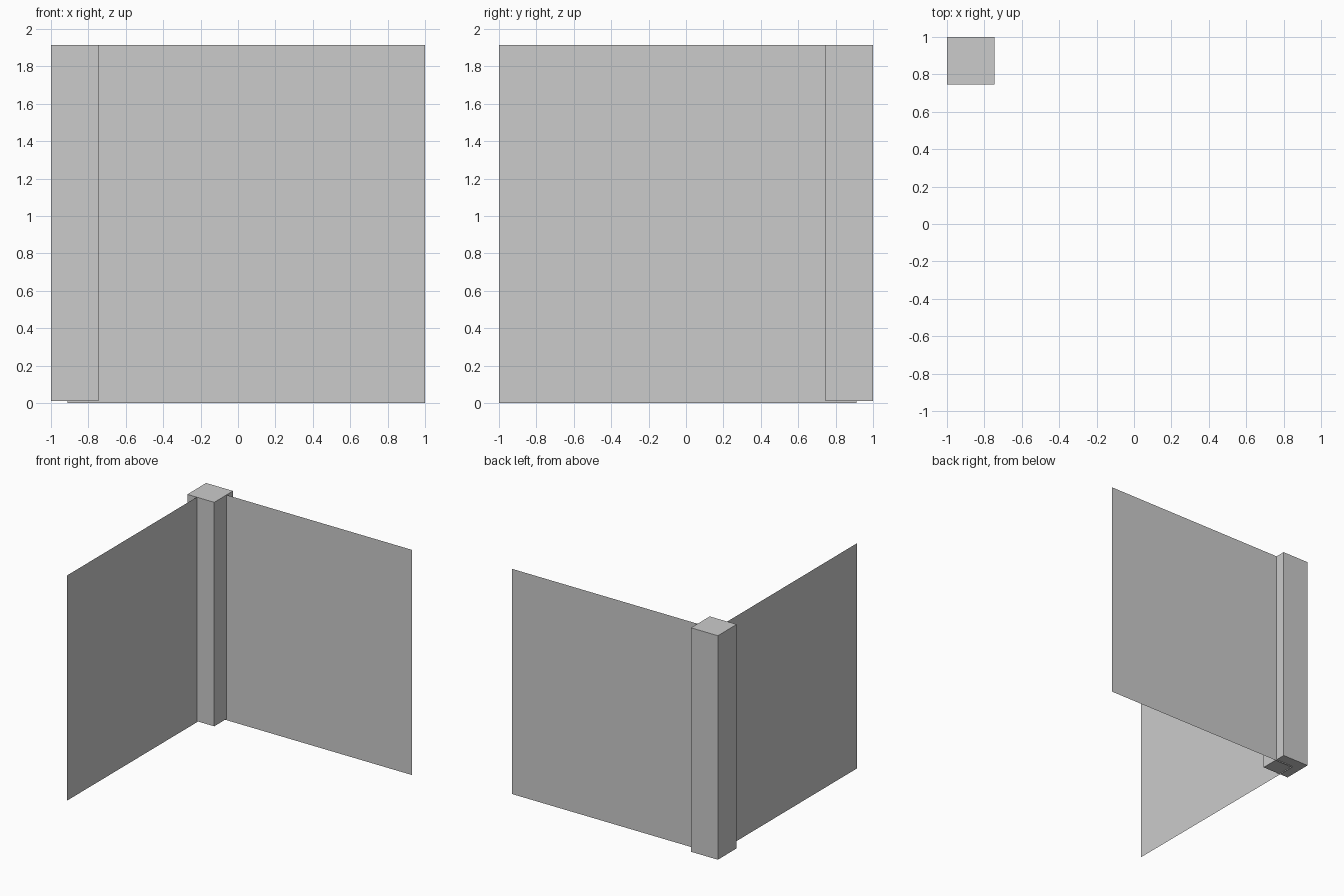
import bpy
import bmesh

cube = bpy.data.objects.get("Cube")
if cube:
    bpy.data.objects.remove(cube, do_unlink=True)

# Single flat grey
GREY = (0.6, 0.6, 0.6, 1.0)
grey = bpy.data.materials.new("plain_grey")
grey.use_nodes = True
grey.diffuse_color = GREY
grey.node_tree.nodes["Principled BSDF"].inputs["Base Color"].default_value = GREY

TOP = 1.915      # shared top of walls and post
CORNER = 0.911   # where the two walls meet
INNER = 0.747    # inner faces of the post


def add_part(name, bm):
    mesh = bpy.data.meshes.new(name)
    bm.to_mesh(mesh)
    bm.free()
    mesh.materials.append(grey)
    obj = bpy.data.objects.new(name, mesh)
    bpy.context.collection.objects.link(obj)
    return obj


def add_wall(name, start, end):
    """Thin upright sheet between two ground points."""
    bm = bmesh.new()
    bm.faces.new([bm.verts.new((x, y, z)) for (x, y), z in
                  ((start, 0), (end, 0), (end, TOP), (start, TOP))])
    return add_part(name, bm)


def add_box(name, low, high):
    bm = bmesh.new()
    bmesh.ops.create_cube(bm, size=1)
    for v in bm.verts:
        v.co = [low[i] if v.co[i] < 0 else high[i] for i in range(3)]
    return add_part(name, bm)


# Two walls meeting at a right angle inside the post
add_wall("back_wall", (-CORNER, CORNER), (1, CORNER))
add_wall("right_wall", (-CORNER, -1), (-CORNER, CORNER))

# Square corner post, just clear of the ground
add_box("corner_post", (-1, INNER, 0.01), (-INNER, 1, TOP))
